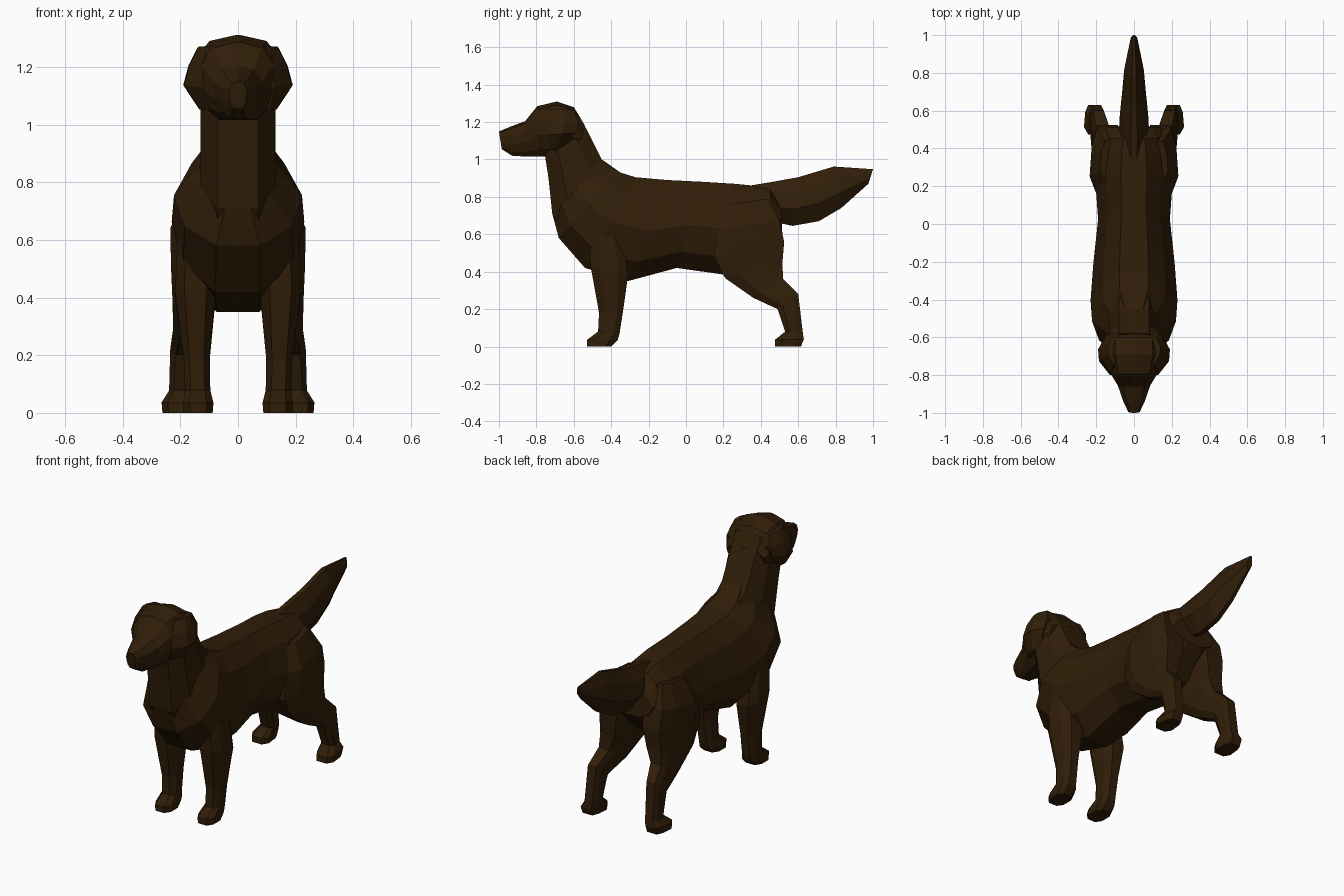
import bpy, bmesh

coat = bpy.data.materials.new("dark brown coat")
coat.diffuse_color = (0.030, 0.0125, 0.0025, 1)

# Cross-section halves: (fraction from first edge to second edge, width factor)
BODY = [(0, .34), (.18, .72), (.5, 1), (.81, .83), (1, .34)]
NECK = [(0, .62), (.25, 1), (.7, 1), (1, .55)]
HEAD = [(0, .06), (.07, .66), (.3, 1), (.6, 1), (.85, .8), (1, .5)]
EAR = [(0, .3), (.35, .95), (.65, 1), (1, .55)]
TAIL = [(0, .22), (.3, .75), (.65, 1), (1, .22)]
LIMB = [(0, .55), (.25, 1), (.75, 1), (1, .55)]
HIND = [(0, .6), (.25, 1), (.75, .88), (1, .6)]


def loft(name, rings, section, side=1):
    """Skin rings of (y1, z1, y2, z2, centre x, half width)."""
    bm = bmesh.new()
    loops = []
    for y1, z1, y2, z2, cx, w in rings:
        half = [(f, k * w) for f, k in section]
        pts = half + [(f, -k) for f, k in reversed(half)]
        loops.append([bm.verts.new((side * (cx + dx), y1 + (y2 - y1) * f,
                                    z1 + (z2 - z1) * f)) for f, dx in pts])
    n = len(loops[0])
    for a, b in zip(loops, loops[1:]):
        for i in range(n):
            j = (i + 1) % n
            bm.faces.new((a[i], a[j], b[j], b[i]))
    bm.faces.new(loops[0])
    bm.faces.new(loops[-1])
    bmesh.ops.recalc_face_normals(bm, faces=bm.faces)
    mesh = bpy.data.meshes.new(name)
    bm.to_mesh(mesh)
    bm.free()
    mesh.materials.append(coat)
    obj = bpy.data.objects.new(name, mesh)
    bpy.context.collection.objects.link(obj)
    return obj


# Chest, belly and rump
loft("torso", [
    (-.45, 1.00, -.715, .71, 0, .135),
    (-.35, .93, -.68, .58, 0, .222),
    (-.27, .905, -.54, .42, 0, .23),
    (-.10, .89, -.31, .35, 0, .215),
    (.10, .88, -.05, .42, 0, .19),
    (.26, .87, .20, .385, 0, .205),
    (.36, .86, .37, .45, 0, .19),
    (.45, .84, .47, .55, 0, .17),
    (.51, .75, .515, .60, 0, .14)], BODY)

# Neck running from the skull into the chest
loft("neck", [
    (-.58, 1.25, -.76, 1.06, 0, .13),
    (-.52, 1.14, -.735, .90, 0, .13),
    (-.45, 1.00, -.715, .71, 0, .13),
    (-.36, .92, -.66, .62, 0, .13)], NECK)

# Skull and muzzle
loft("head", [
    (-1.0, 1.15, -.985, 1.055, 0, .03),
    (-.94, 1.175, -.93, 1.02, 0, .058),
    (-.86, 1.205, -.85, 1.015, 0, .085),
    (-.795, 1.285, -.78, 1.015, 0, .125),
    (-.69, 1.31, -.69, 1.02, 0, .15),
    (-.60, 1.28, -.64, 1.03, 0, .15),
    (-.54, 1.18, -.58, 1.06, 0, .125)], HEAD)

# Bushy tail
loft("tail", [
    (.34, .86, .42, .68, 0, .075),
    (.46, .88, .50, .66, 0, .08),
    (.60, .905, .57, .645, 0, .075),
    (.70, .935, .71, .67, 0, .062),
    (.79, .962, .83, .74, 0, .052),
    (1.0, .948, .975, .87, 0, .018)], TAIL)

for side, label in ((1, "left"), (-1, "right")):
    # Hanging ear blended into the cheek
    loft(label + "_ear", [
        (-.74, 1.272, -.60, 1.265, .095, .045),
        (-.79, 1.21, -.575, 1.20, .10, .072),
        (-.80, 1.13, -.59, 1.14, .10, .09),
        (-.775, 1.05, -.66, 1.055, .10, .035)], EAR, side)
    # Front leg and paw
    loft(label + "_front_leg", [
        (-.52, .60, -.34, .60, .14, .07),
        (-.51, .43, -.31, .38, .148, .07),
        (-.465, .18, -.335, .20, .143, .045),
        (-.47, .08, -.355, .07, .14, .044),
        (-.53, .035, -.365, .035, .138, .053),
        (-.53, 0, -.40, 0, .138, .05)], LIMB, side)
    # Thigh, hock and hind paw
    loft(label + "_hind_leg", [
        (.22, .76, .44, .79, .11, .07),
        (.17, .63, .50, .67, .14, .095),
        (.15, .48, .525, .56, .14, .092),
        (.21, .365, .515, .44, .15, .077),
        (.36, .26, .52, .36, .168, .057),
        (.49, .20, .60, .28, .19, .045),
        (.53, .08, .625, .07, .197, .042),
        (.475, .035, .63, .04, .21, .055),
        (.475, 0, .615, 0, .21, .052)], HIND, side)
